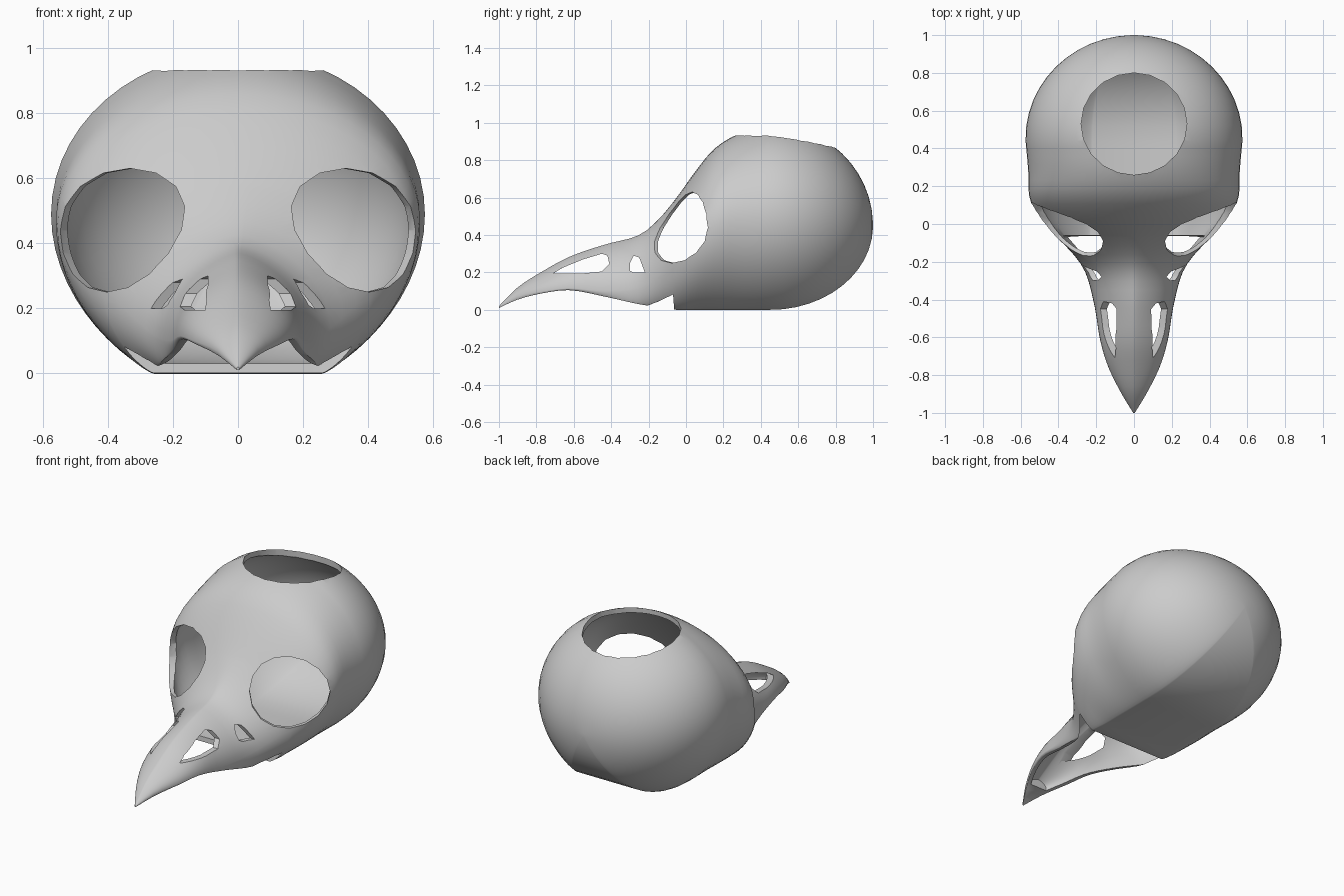
import bpy, bmesh, math
from mathutils import Matrix, Vector

default_cube = bpy.data.objects.get("Cube")
if default_cube:
    bpy.data.objects.remove(default_cube, do_unlink=True)

WALL = 0.03
ARC = 14

bone = bpy.data.materials.new("bone_grey")
bone.use_nodes = True
BONE_COLOUR = (0.6, 0.6, 0.6, 1)
bone.diffuse_color = BONE_COLOUR
bone.node_tree.nodes["Principled BSDF"].inputs["Base Color"].default_value = BONE_COLOUR

# Stations: y, half width, base half width, base z, widest z, top z
STATIONS = [
    (-1, .004, .003, .01, .015, .02),
    (-.9, .065, .06, .055, .07, .12),
    (-.76, .135, .13, .09, .1, .21),
    (-.62, .178, .17, .105, .115, .285),
    (-.43, .21, .2, .07, .1, .35),
    (-.25, .26, .24, .03, .12, .4),
    (-.15, .33, .25, .015, .18, .48),
    (-.05, .43, .26, 0, .28, .6),
    (.05, .515, .25, 0, .38, .74),
    (.15, .555, .25, 0, .45, .86),
    (.28, .56, .25, 0, .48, .94),
    (.45, .575, .25, 0, .49, .99),
]


def station_at(y):
    """Smoothly interpolate the station table at y."""
    i = 0
    while i < len(STATIONS) - 2 and STATIONS[i + 1][0] < y:
        i += 1
    a, b = STATIONS[i], STATIONS[i + 1]
    before, after = STATIONS[max(i - 1, 0)], STATIONS[min(i + 2, len(STATIONS) - 1)]
    span = b[0] - a[0]
    u = (y - a[0]) / span
    result = []
    for k in range(1, len(a)):
        m0 = (b[k] - before[k]) / (b[0] - before[0]) * span
        m1 = (after[k] - a[k]) / (after[0] - a[0]) * span
        result.append((2*u**3 - 3*u**2 + 1) * a[k] + (u**3 - 2*u**2 + u) * m0
                      + (3*u**2 - 2*u**3) * b[k] + (u**3 - u**2) * m1)
    return result


def section(y, w, base_w, base_z, mid_z, top_z):
    """Closed outline: pointed arch above, tapered curve to a flat base."""
    ridge = 1 + 0.45 * min(max(-y / 0.3, 0), 1)
    half = []
    for i in range(ARC + 1):
        a = math.pi / 2 * (1 - i / ARC)
        half.append((w * max(math.cos(a), 0) ** ridge, mid_z + (top_z - mid_z) * math.sin(a)))
    for i in range(1, ARC + 1):
        a = math.pi / 2 * i / ARC
        half.append((base_w + (w - base_w) * max(math.cos(a), 0) ** 1.6,
                     mid_z - (mid_z - base_z) * math.sin(a)))
    outline = half + [(-x, z) for x, z in reversed(half[1:])]
    return [Vector((x, y, z)) for x, z in outline]


def make_object(name, bm):
    bmesh.ops.recalc_face_normals(bm, faces=bm.faces)
    mesh = bpy.data.meshes.new(name)
    bm.to_mesh(mesh)
    bm.free()
    obj = bpy.data.objects.new(name, mesh)
    bpy.context.collection.objects.link(obj)
    mesh.materials.append(bone)
    return obj


def loft(name, rings):
    bm = bmesh.new()
    rows = [[bm.verts.new(p) for p in ring] for ring in rings]
    n = len(rows[0])
    for lower, upper in zip(rows, rows[1:]):
        for i in range(n):
            j = (i + 1) % n
            bm.faces.new((lower[i], lower[j], upper[j], upper[i]))
    bm.faces.new(rows[0])
    bm.faces.new(rows[-1])
    return make_object(name, bm)


def skull_rings(inset, front):
    """Beak and forehead from the table, then a round back of the head."""
    floor_start = -0.065
    ys = [front + (floor_start - 0.005 - front) * i / 20 for i in range(21)]
    ys += [floor_start + 0.005 + 0.5 * i / 12 for i in range(13)]
    rings = []
    for y in ys:
        w, base_w, base_z, mid_z, top_z = station_at(y)
        if inset:
            # The cavity breaks out under the beak but leaves a floor in the head
            base_z += inset if y > floor_start else -0.1
        rings.append(section(y, w - inset, base_w - inset, base_z, mid_z, top_z - inset))
    for i in range(1, 13):
        a = math.pi / 2 * i / 12.2
        s = math.cos(a)
        rings.append(section(.45 + (.55 - inset) * math.sin(a), (.575 - inset) * s,
                             (.25 - inset) * s, .45 - (.45 - inset) * s,
                             .45 + .04 * s, .45 + (.54 - inset) * s))
    return rings


def cylinder(name, matrix, sides):
    bm = bmesh.new()
    bmesh.ops.create_cone(bm, cap_ends=True, segments=sides, radius1=1, radius2=1,
                          depth=1, matrix=matrix)
    return make_object(name, bm)


def cut(target, cutter):
    mod = target.modifiers.new("cut", 'BOOLEAN')
    mod.operation = 'DIFFERENCE'
    mod.solver = 'EXACT'
    mod.object = cutter
    with bpy.context.temp_override(object=target, active_object=target):
        bpy.ops.object.modifier_apply(modifier=mod.name)
    bpy.data.objects.remove(cutter, do_unlink=True)


# Hollow skull shell
skull = loft("skull", skull_rings(0, -1))
cut(skull, loft("cavity", skull_rings(WALL, -.86)))

# Round opening in the crown
crown = Matrix.Translation((0, .53, .98)) @ Matrix.Diagonal((.28, .27, .5, 1))
cut(skull, cylinder("crown_opening", crown, 20))

# Eye sockets, facing forward and outward
for side in (-1, 1):
    outward = Vector((side * .55, -.835, 0)).normalized()
    up = Vector((0, 0, 1))
    across = up.cross(outward)
    turn = Matrix((across, up, outward)).transposed().to_4x4()
    place = Matrix.Translation(Vector((side * .36, -.01, .44)) + outward * .12)
    cut(skull, cylinder("eye_socket", place @ turn @ Matrix.Diagonal((.225, .19, .5, 1)), 16))

# Nostrils and the small openings behind them, cut straight across
NOSTRIL = [(-.71, .195), (-.66, .225), (-.55, .27), (-.45, .3), (-.42, .29),
           (-.41, .245), (-.45, .205), (-.55, .195)]
CHEEK = [(-.3, .21), (-.3, .25), (-.28, .29), (-.25, .28), (-.22, .2), (-.28, .2)]
for name, outline in (("nostril", NOSTRIL), ("cheek_opening", CHEEK)):
    cut(skull, loft(name, [[Vector((x, y, z)) for y, z in outline] for x in (-.6, .6)]))

# Soft shading with crisp opening rims
bpy.ops.object.select_all(action='DESELECT')
skull.select_set(True)
bpy.context.view_layer.objects.active = skull
bpy.ops.object.shade_smooth_by_angle(angle=math.radians(38))
